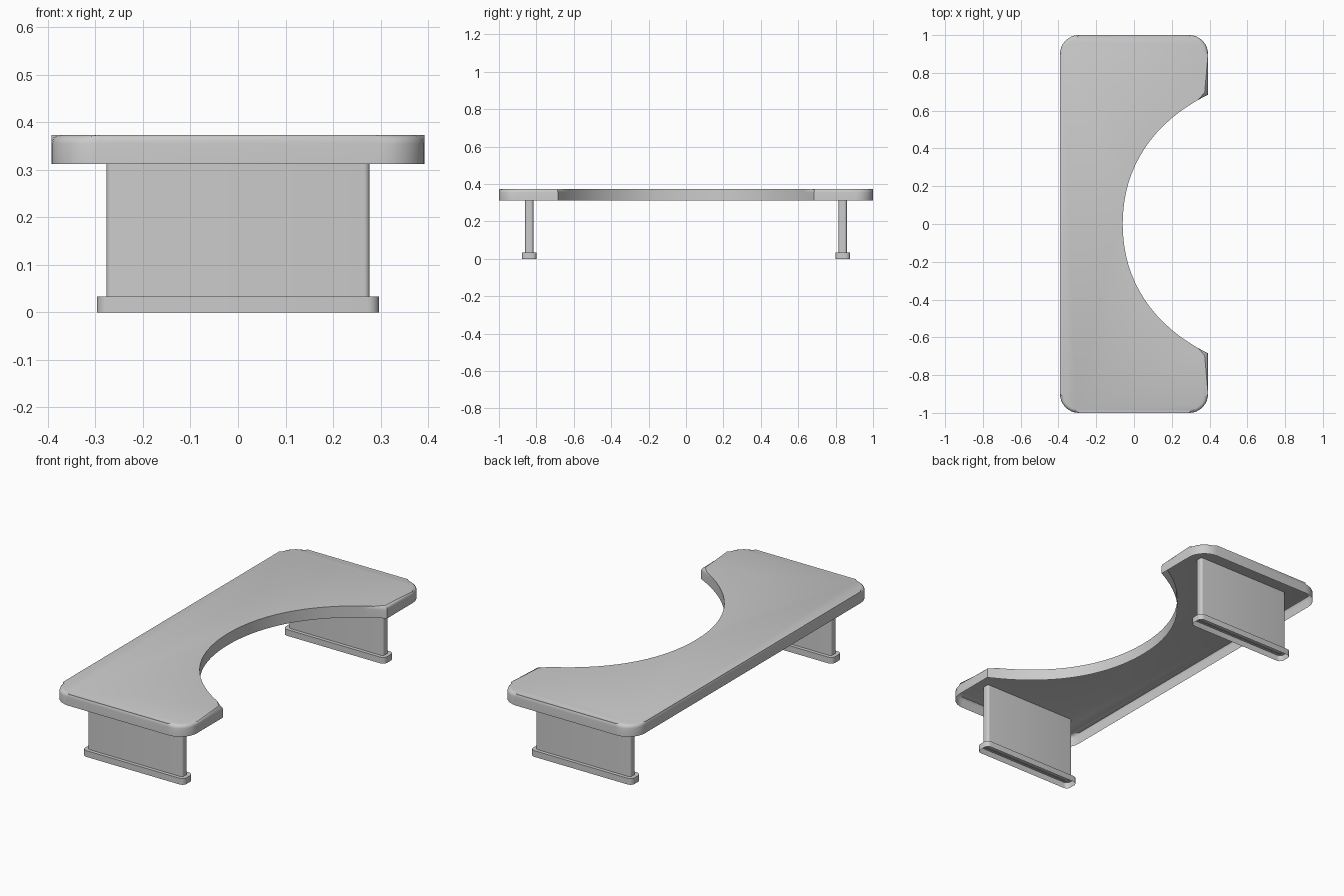
import bpy, bmesh, math
from mathutils import Vector
from mathutils.geometry import interpolate_bezier

cube = bpy.data.objects.get("Cube")
if cube:
    bpy.data.objects.remove(cube, do_unlink=True)

GREY = (0.6, 0.6, 0.6, 1)
grey = bpy.data.materials.new("plain_grey")
grey.diffuse_color = GREY
grey.use_nodes = True
grey.node_tree.nodes["Principled BSDF"].inputs["Base Color"].default_value = GREY


def corner(cx, cy, r, start, steps=8):
    """Quarter circle, counter-clockwise from the start angle in degrees."""
    angles = [math.radians(start + 90 * i / steps) for i in range(steps + 1)]
    return [(cx + r * math.cos(a), cy + r * math.sin(a)) for a in angles]


def rounded_rect(hx, hy, r, steps=5):
    x, y = hx - r, hy - r
    return (corner(x, y, r, 0, steps) + corner(-x, y, r, 90, steps)
            + corner(-x, -y, r, 180, steps) + corner(x, -y, r, 270, steps))


def open_shell(name, outline, z0, z1, y=0, bevel=0):
    """Wall around an outline with a lid on top, open underneath."""
    bm = bmesh.new()
    low = [bm.verts.new((px, py + y, z0)) for px, py in outline]
    high = [bm.verts.new((px, py + y, z1)) for px, py in outline]
    for i in range(len(low)):
        j = (i + 1) % len(low)
        bm.faces.new((low[i], low[j], high[j], high[i]))
    lid = bm.faces.new(high)
    if bevel:
        bmesh.ops.bevel(bm, geom=list(lid.edges), offset=bevel, segments=3,
                        profile=0.5, affect='EDGES')
    mesh = bpy.data.meshes.new(name)
    bm.to_mesh(mesh)
    bm.free()
    mesh.materials.append(grey)
    obj = bpy.data.objects.new(name, mesh)
    bpy.context.collection.objects.link(obj)
    bpy.ops.object.select_all(action='DESELECT')
    obj.select_set(True)
    bpy.context.view_layer.objects.active = obj
    bpy.ops.object.shade_smooth_by_angle(angle=math.radians(35))
    return obj


# Desk top: rounded slab with a curved bay on the +x side
HX, HY, R = 0.392, 1.0, 0.1
bay = interpolate_bezier(Vector((HX, 0.685)), Vector((0.1, 0.54)),
                         Vector((-0.06, 0.3)), Vector((-0.06, 0)), 17)
bay = [(p.x, p.y) for p in bay]
half = bay[::-1] + corner(HX - R, HY - R, R, 0) + corner(R - HX, HY - R, R, 90)
mirrored = [(x, -y) for x, y in half[:0:-1]]
open_shell("desk_top", half + mirrored, 0.312, 0.373, bevel=0.018)

# Panel legs on slim feet at both ends
for side, y in (("front", -0.838), ("back", 0.838)):
    open_shell(side + "_leg_panel", rounded_rect(0.277, 0.0215, 0.012), 0.03, 0.371, y)
    open_shell(side + "_foot", rounded_rect(0.297, 0.04, 0.025), 0, 0.033, y)
